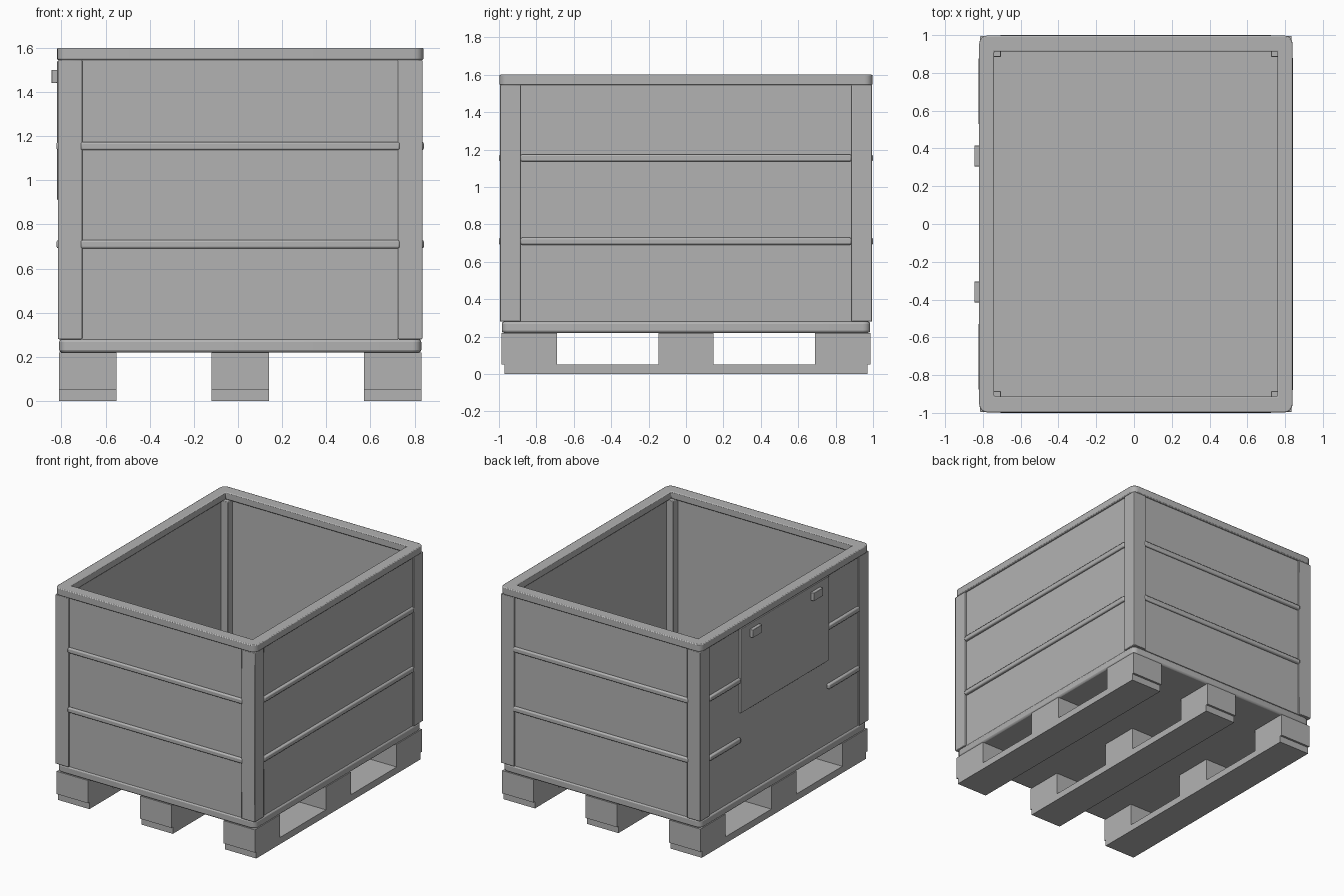
import bpy, bmesh

if "Cube" in bpy.data.objects:
    bpy.data.objects.remove(bpy.data.objects["Cube"], do_unlink=True)

CX = 0.01          # the latches on one side shift the body off centre
HX, HY = 0.825, 0.995   # half width and half depth over the posts
POST = 0.11
BASE_TOP, RIM_Z, TOP = 0.28, 1.545, 1.60

grey = bpy.data.materials.new("plastic_grey")
grey.use_nodes = True
grey.diffuse_color = (0.45, 0.45, 0.45, 1)
grey.node_tree.nodes["Principled BSDF"].inputs["Base Color"].default_value = grey.diffuse_color


def finish(name, bm, bevel=0.0, segments=2):
    bmesh.ops.recalc_face_normals(bm, faces=bm.faces)
    mesh = bpy.data.meshes.new(name)
    bm.to_mesh(mesh)
    bm.free()
    mesh.materials.append(grey)
    ob = bpy.data.objects.new(name, mesh)
    ob.location.x = CX
    bpy.context.collection.objects.link(ob)
    if bevel:
        mod = ob.modifiers.new("soft_edges", "BEVEL")
        mod.width, mod.segments = bevel, segments
    bpy.ops.object.select_all(action="DESELECT")
    ob.select_set(True)
    bpy.context.view_layer.objects.active = ob
    if bevel:
        bpy.ops.object.shade_smooth_by_angle(angle=0.6)
    return ob


def box(name, x, y, z, bevel=0.0, corner=0.0):
    """Box between bounds, with optional rounded upright corners."""
    bm = bmesh.new()
    bmesh.ops.create_cube(bm, size=1)
    for v in bm.verts:
        v.co = [(a + b) / 2 + c * (b - a) for (a, b), c in zip((x, y, z), v.co)]
    if corner:
        uprights = [e for e in bm.edges if abs(e.verts[0].co.z - e.verts[1].co.z) > 0.01]
        bmesh.ops.bevel(bm, geom=uprights, offset=corner, segments=4, profile=0.5, affect="EDGES")
    return finish(name, bm, bevel)


def span(a, b, sign):
    return tuple(sorted((a * sign, b * sign)))


# Pallet: three runners, each carrying three blocks
for side, x in (("right", -0.69), ("middle", 0), ("left", 0.69)):
    box(f"runner_{side}", (x - 0.13, x + 0.13), (-0.97, 0.97), (0, 0.05))
    for row, y in (("front", -0.838), ("centre", 0), ("back", 0.838)):
        box(f"block_{side}_{row}", (x - 0.13, x + 0.13), (y - 0.148, y + 0.148), (0.05, 0.22))

# Base deck, which is also the crate floor
box("base_deck", (-0.82, 0.82), (-0.985, 0.985), (0.22, BASE_TOP), 0.012, 0.04)

# Corner posts
for sx, nx in ((-1, "right"), (1, "left")):
    for sy, ny in ((-1, "front"), (1, "back")):
        box(f"post_{ny}_{nx}", span(HX - POST, HX, sx), span(HY - POST, HY, sy),
            (BASE_TOP, RIM_Z), 0.004)

# Wall panels set back between the posts
PX, PY = HX - POST, HY - POST
for s, nx, ny in ((-1, "right", "front"), (1, "left", "back")):
    box(f"panel_{nx}", span(HX - 0.055, HX - 0.013, s), (-PY, PY), (BASE_TOP, RIM_Z))
    box(f"panel_{ny}", (-PX, PX), span(HY - 0.055, HY - 0.013, s), (BASE_TOP, RIM_Z))

# Ribs; the hatch side only has short ones beside the hatch
for level, z in (("lower", 0.71), ("upper", 1.155)):
    height = (z - 0.019, z + 0.019)
    for s, ny in ((-1, "front"), (1, "back")):
        box(f"rib_{ny}_{level}", (-PX - 0.008, PX + 0.008), span(HY - 0.02, 1.0, s), height, 0.009)
        box(f"short_rib_{ny}_{level}", span(HX - 0.02, 0.832, -1), span(0.52, PY, s), height, 0.009)
    box(f"rib_left_{level}", (HX - 0.02, 0.832), (-PY, PY), height, 0.009)

# Hatch with two latches
box("hatch", (-0.829, -0.81), (-0.52, 0.52), (0.91, 1.54), 0.003)
for s, n in ((-1, "front"), (1, "back")):
    box(f"latch_{n}", (-0.855, -0.827), span(0.305, 0.415, s), (1.44, 1.50), 0.003)

# Top rim: a square ring, raised, with rounded outer corners
bm = bmesh.new()
corners = ((-1, -1), (1, -1), (1, 1), (-1, 1))
outer = [bm.verts.new((0.83 * a, 0.998 * b, RIM_Z)) for a, b in corners]
inner = [bm.verts.new((0.75 * a, 0.913 * b, RIM_Z)) for a, b in corners]
for i in range(4):
    j = (i + 1) % 4
    bm.faces.new((outer[i], outer[j], inner[j], inner[i]))
raised = bmesh.ops.extrude_face_region(bm, geom=bm.faces[:], use_keep_orig=True)
new_verts = [g for g in raised["geom"] if isinstance(g, bmesh.types.BMVert)]
bmesh.ops.translate(bm, verts=new_verts, vec=(0, 0, TOP - RIM_Z))
uprights = [e for e in bm.edges
            if abs(e.verts[0].co.z - e.verts[1].co.z) > 0.01 and abs(e.verts[0].co.x) > 0.8]
bmesh.ops.bevel(bm, geom=uprights, offset=0.045, segments=4, profile=0.5, affect="EDGES")
finish("top_rim", bm, 0.006)
